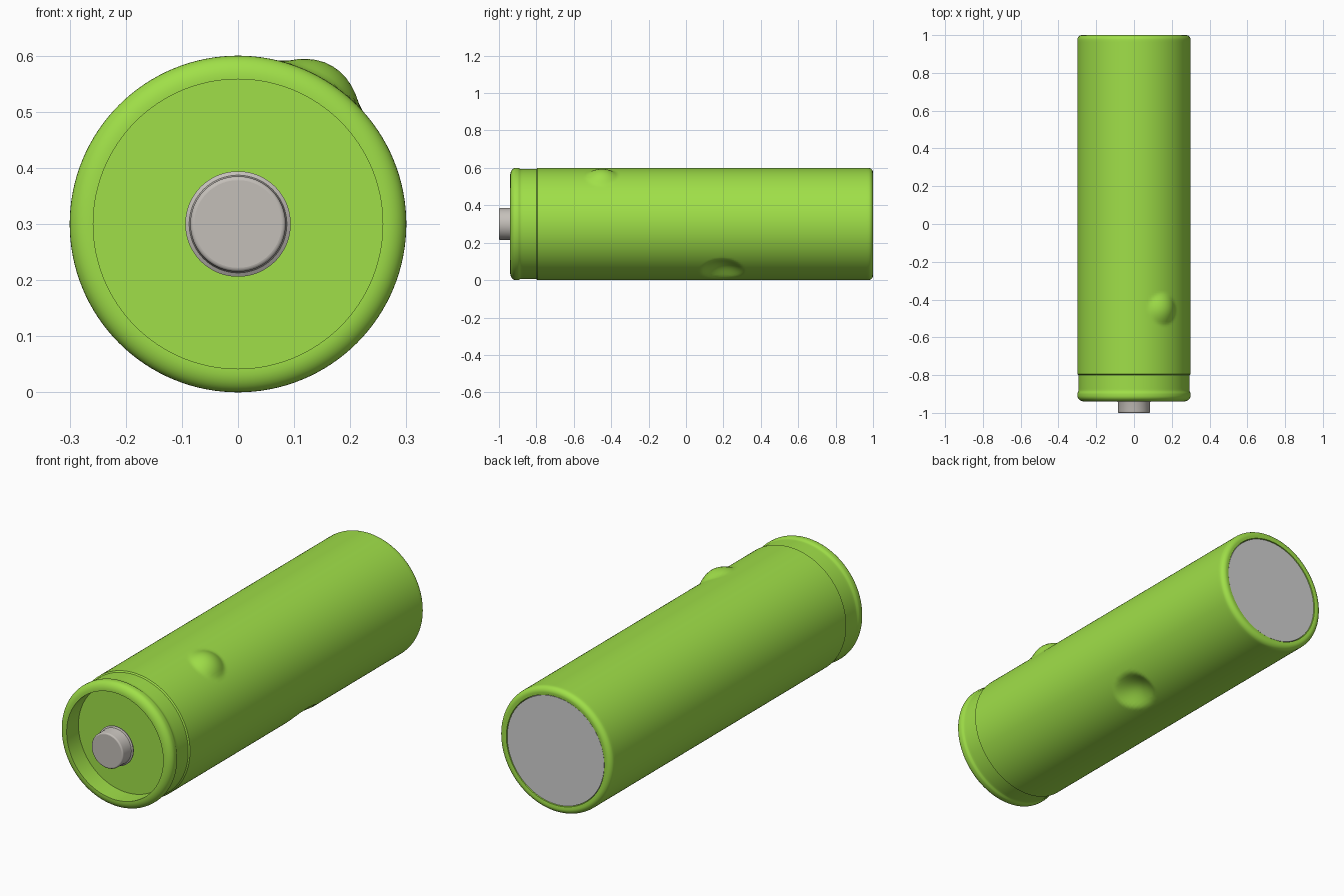
import bpy, bmesh, math

if "Cube" in bpy.data.objects:
    bpy.data.objects.remove(bpy.data.objects["Cube"])

SEG = 128
CZ = 0.3  # height of the long axis


def material(name, rgb):
    m = bpy.data.materials.new(name)
    m.diffuse_color = (*rgb, 1)
    m.use_nodes = True
    m.node_tree.nodes["Principled BSDF"].inputs["Base Color"].default_value = m.diffuse_color
    return m


green = material("green_wrap", (0.35, 0.74, 0.065))
warm_grey = material("warm_grey_metal", (0.55, 0.52, 0.485))
grey = material("grey_metal", (0.64, 0.64, 0.64))

# angle, y centre, half length, half width, height (negative = dent)
MARKS = [(math.radians(59), -0.45, 0.085, 0.083, 0.028),
         (math.radians(-57), 0.195, 0.115, 0.095, -0.04)]


def offset(a, y):
    """Radial swelling of the bump and the dent at a point of the wall."""
    total = 0
    for ang, yc, hl, hw, h in MARKS:
        da = (a - ang + math.pi) % (2 * math.pi) - math.pi
        d2 = ((y - yc) / hl) ** 2 + (da * 0.3 / hw) ** 2
        if d2 < 1:
            total += h * (1 - d2) ** 1.2
    return total


def lathe(name, profile, mat, marks=False):
    """Spin (radius, y) points round the long axis; radius 0 makes a pole."""
    bm = bmesh.new()
    rings = []
    for r, y in profile:
        if r == 0:
            rings.append([bm.verts.new((0, y, CZ))] * SEG)
            continue
        ring = []
        for i in range(SEG):
            a = 2 * math.pi * i / SEG
            q = r + (offset(a, y) if marks and r > 0.295 else 0)
            ring.append(bm.verts.new((q * math.cos(a), y, CZ + q * math.sin(a))))
        rings.append(ring)
    for p, q in zip(rings, rings[1:]):
        for i in range(SEG):
            j = (i + 1) % SEG
            bm.faces.new(list(dict.fromkeys((p[i], p[j], q[j], q[i]))))
    bmesh.ops.recalc_face_normals(bm, faces=bm.faces)
    me = bpy.data.meshes.new(name)
    bm.to_mesh(me)
    bm.free()
    me.materials.append(mat)
    ob = bpy.data.objects.new(name, me)
    bpy.context.collection.objects.link(ob)
    bpy.ops.object.select_all(action='DESELECT')
    ob.select_set(True)
    bpy.context.view_layer.objects.active = ob
    bpy.ops.object.shade_smooth_by_angle(angle=math.radians(35))
    return ob


def arc(r, y, rr, ry, a0, a1, n=6):
    """Rounded corner in the (radius, y) plane."""
    return [(r + rr * math.cos(math.radians(a0 + (a1 - a0) * i / n)),
             y + ry * math.sin(math.radians(a0 + (a1 - a0) * i / n))) for i in range(n + 1)]


# Wrapped body: recessed front, rounded lip, shallow groove, long wall, rounded back
FLOOR = -0.85
profile = [(0, FLOOR), (0.258, FLOOR), (0.258, -0.94)]
profile += arc(0.262, -0.91, 0.038, 0.03, 270, 360, 8)
profile += [(0.3, -0.90), (0.299, -0.893), (0.295, -0.887), (0.294, -0.88), (0.294, -0.87),
            (0.294, -0.81), (0.294, -0.80), (0.3, -0.795), (0.3, -0.785)]
profile += [(0.3, -0.785 + 1.76 * i / 150) for i in range(1, 151)]
profile += arc(0.275, 0.975, 0.025, 0.025, 0, 90)[1:]
profile += [(0.262, 0.998), (0.26, 0.98), (0, 0.98)]
lathe("body_wrap", profile, green, marks=True)

# Front contact cap with a slightly wider foot, on a thin hidden stem
nub = [(0, -1.0), (0.078, -1.0)] + arc(0.078, -0.993, 0.007, 0.007, 270, 360, 4)
nub += [(0.085, -0.945), (0.087, -0.939), (0.094, -0.935), (0.094, -0.93),
        (0.02, -0.93), (0.02, FLOOR + 0.002), (0, FLOOR + 0.002)]
lathe("front_contact", nub, warm_grey)

# Back contact plate, set just inside the rounded edge
lathe("back_contact", [(0, 0.995), (0.259, 0.995), (0.259, 0.982), (0, 0.982)], grey)
